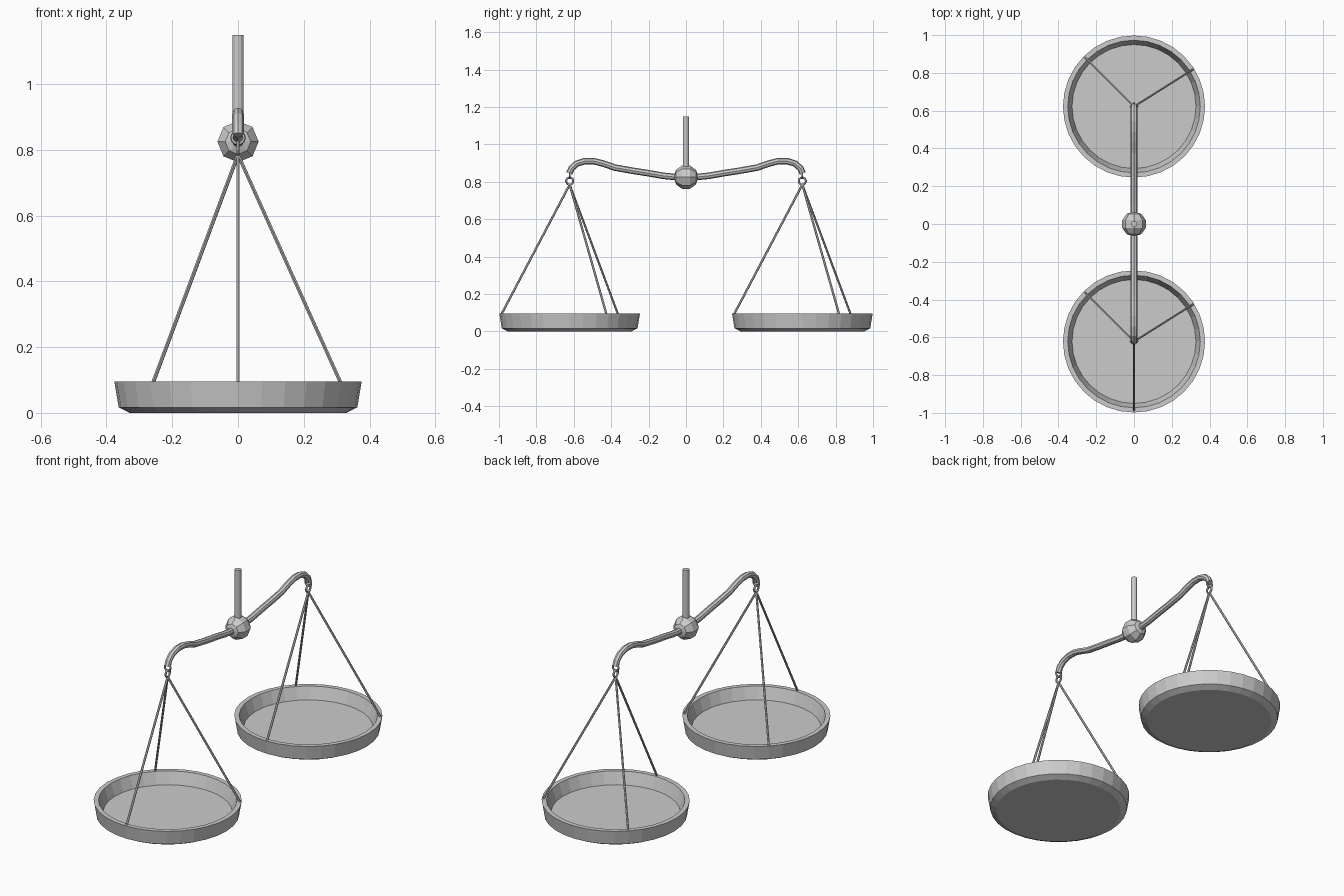
import bpy, bmesh
from math import pi, cos, sin
from mathutils import Vector

if "Cube" in bpy.data.objects:
    bpy.data.objects.remove(bpy.data.objects["Cube"])

PAN_Y = 0.622   # distance of each pan from the centre
HUB_Z = 0.825


def lathe(name, profile, sides, loc):
    """Closed profile of (radius, z) from axis to axis, spun about z."""
    bm = bmesh.new()
    rings = []
    for r, z in profile:
        n = 1 if r == 0 else sides
        rings.append([bm.verts.new((r * cos(2 * pi * i / sides), r * sin(2 * pi * i / sides), z))
                      for i in range(n)])
    for a, b in zip(rings, rings[1:]):
        if len(a) == 1:
            bm.faces.new(b)
        elif len(b) == 1:
            bm.faces.new(a)
        else:
            for i in range(sides):
                j = (i + 1) % sides
                bm.faces.new((a[i], a[j], b[j], b[i]))
    for v in [r[0] for r in rings if len(r) == 1]:
        bm.verts.remove(v)
    bmesh.ops.recalc_face_normals(bm, faces=bm.faces)
    me = bpy.data.meshes.new(name)
    bm.to_mesh(me)
    bm.free()
    ob = bpy.data.objects.new(name, me)
    ob.location = loc
    bpy.context.collection.objects.link(ob)
    return ob


def rod(name, a, b, radius, sides):
    a, b = Vector(a), Vector(b)
    d = b - a
    bpy.ops.mesh.primitive_cylinder_add(vertices=sides, radius=radius, depth=d.length,
                                        location=(a + b) / 2,
                                        rotation=d.to_track_quat('Z', 'Y').to_euler())
    bpy.context.object.name = name


def ring(name, loc, rot, major):
    bpy.ops.mesh.primitive_torus_add(major_segments=14, minor_segments=6, major_radius=major,
                                     minor_radius=0.0055, location=loc, rotation=rot)
    bpy.context.object.name = name


# Beam: one swan-neck half mirrored to the other side
half = [(0.05, 0.825), (0.12, 0.832), (0.20, 0.846), (0.29, 0.860), (0.38, 0.876), (0.44, 0.897),
        (0.49, 0.910), (0.54, 0.911), (0.585, 0.897), (0.612, 0.872), (0.624, 0.845)]
path = [(-y, z) for y, z in reversed(half)] + [(0, 0.823)] + half
cu = bpy.data.curves.new("beam", 'CURVE')
cu.dimensions = '3D'
cu.bevel_depth = 0.0175
cu.bevel_resolution = 2
cu.use_fill_caps = True
sp = cu.splines.new('POLY')
sp.points.add(len(path) - 1)
sp.use_smooth = False
for p, (y, z) in zip(sp.points, path):
    p.co = (0, y, z, 1)
bpy.context.collection.objects.link(bpy.data.objects.new("beam", cu))

# Faceted hub and the upright rod it hangs from
bpy.ops.mesh.primitive_uv_sphere_add(segments=8, ring_count=5, radius=0.066,
                                     location=(0, 0, HUB_Z), rotation=(pi / 2, 0, 0))
bpy.context.object.name = "hub"
rod("hanger_rod", (0, 0, HUB_Z), (0, 0, 1.15), 0.017, 12)

# Pans, link rings and strings
pan_profile = [(0, 0.003), (0.33, 0.003), (0.363, 0.017), (0.376, 0.095),
               (0.351, 0.095), (0.328, 0.028), (0, 0.028)]
pan_profile = [(r, 0 if z == 0.003 else z) for r, z in pan_profile]
string_ends = [(0, -0.366), (-0.259, 0.259), (0.313, 0.197)]
for side, s in (("front", -1), ("back", 1)):
    y = s * PAN_Y
    lathe(side + "_pan", pan_profile, 32, (0, y, 0))
    ring(side + "_upper_ring", (0, y, 0.837), (pi / 2, 0, 0), 0.018)
    ring(side + "_lower_ring", (0, y, 0.804), (0, pi / 2, 0), 0.019)
    for i, (dx, dy) in enumerate(string_ends):
        rod(f"{side}_string_{i + 1}", (0, y, 0.785), (dx, y + dy, 0.09), 0.006, 6)
